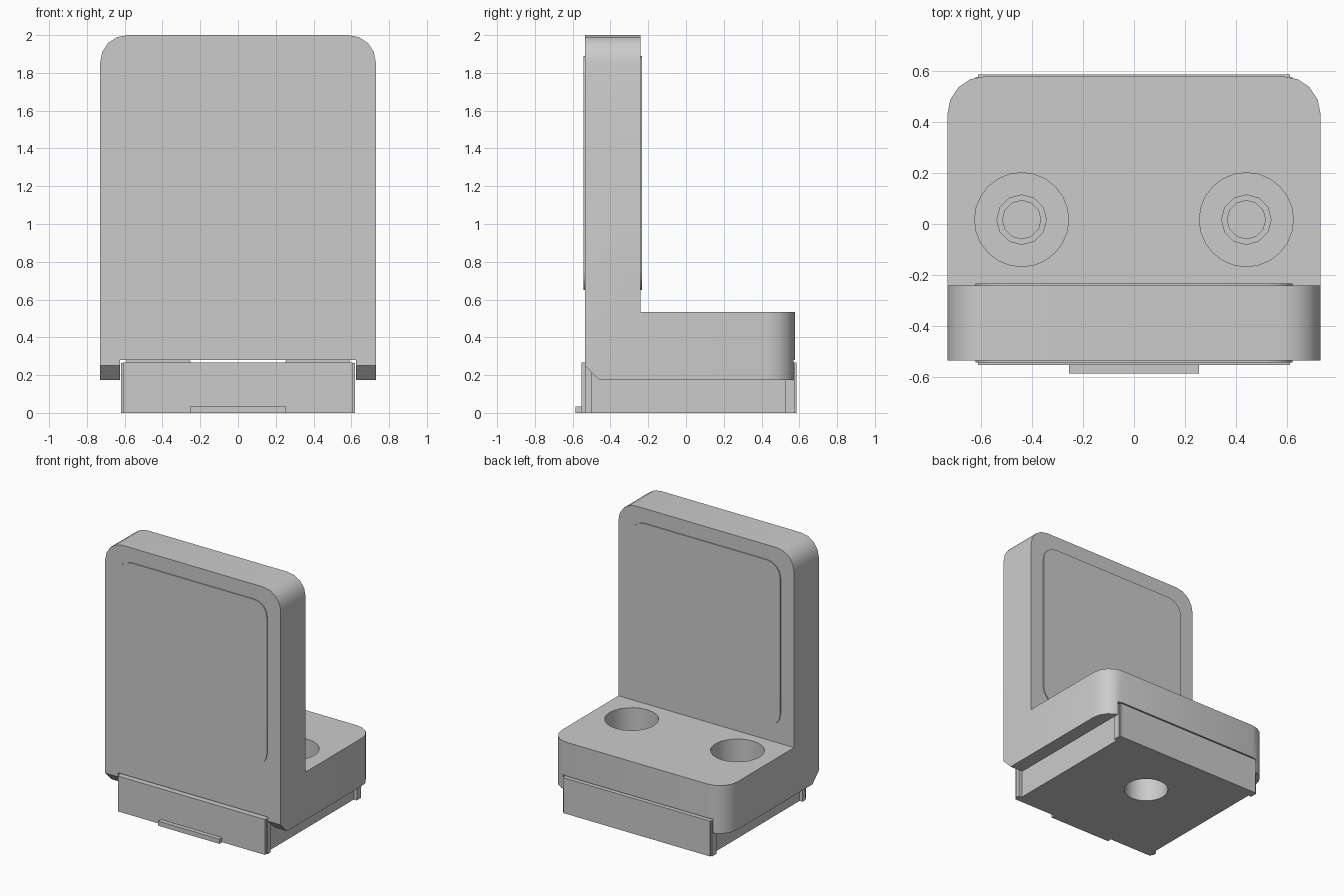
import bpy, bmesh
from math import radians
from mathutils import Matrix

if "Cube" in bpy.data.objects:
    bpy.data.objects.remove(bpy.data.objects["Cube"], do_unlink=True)

grey = bpy.data.materials.new("light_grey")
grey.use_nodes = True
colour = (0.6, 0.6, 0.6, 1)
grey.diffuse_color = colour
grey.node_tree.nodes["Principled BSDF"].inputs["Base Color"].default_value = colour


def finish(name, bm):
    bmesh.ops.recalc_face_normals(bm, faces=bm.faces)
    mesh = bpy.data.meshes.new(name)
    bm.to_mesh(mesh)
    bm.free()
    mesh.materials.append(grey)
    ob = bpy.data.objects.new(name, mesh)
    bpy.context.collection.objects.link(ob)
    return ob


def prism(name, points, offset, depth, pick=None, radius=0.1, segments=4):
    """Extrude a 3D outline by a vector, then round the edges that pick() accepts."""
    bm = bmesh.new()
    face = bm.faces.new([bm.verts.new(p) for p in points])
    new = bmesh.ops.extrude_face_region(bm, geom=[face])["geom"]
    moved = [v for v in new if isinstance(v, bmesh.types.BMVert)]
    bmesh.ops.translate(bm, verts=moved, vec=[c * depth for c in offset])
    bmesh.ops.recalc_face_normals(bm, faces=bm.faces)
    if pick:
        bmesh.ops.bevel(bm, geom=[e for e in bm.edges if pick(e)], offset=radius,
                        segments=segments, profile=0.5, affect='EDGES')
    return finish(name, bm)


def box(name, x0, x1, y0, y1, z0, z1):
    pts = [(x0, y0, z0), (x1, y0, z0), (x1, y1, z0), (x0, y1, z0)]
    return prism(name, pts, (0, 0, 1), z1 - z0)


def cylinder(name, x, y, z0, z1, r, sides):
    bm = bmesh.new()
    bmesh.ops.create_cone(bm, cap_ends=True, segments=sides, radius1=r, radius2=r,
                          depth=z1 - z0, matrix=Matrix.Translation((x, y, (z0 + z1) / 2)))
    return finish(name, bm)


def combine(ob, others, operation):
    """Apply a boolean for each helper and remove the helper."""
    for other in others:
        mod = ob.modifiers.new("cut", 'BOOLEAN')
        mod.operation, mod.object, mod.solver = operation, other, 'EXACT'
        graph = bpy.context.evaluated_depsgraph_get()
        mesh = bpy.data.meshes.new_from_object(ob.evaluated_get(graph))
        ob.modifiers.clear()
        ob.data = mesh
        bpy.data.objects.remove(other, do_unlink=True)


def smooth(ob):
    bpy.ops.object.select_all(action='DESELECT')
    ob.select_set(True)
    bpy.context.view_layer.objects.active = ob
    bpy.ops.object.shade_smooth_by_angle(angle=radians(35))


W, FRONT, BACK, STEP = 0.73, -0.535, 0.578, -0.24
HOLE_X, HOLE_Y = 0.44, 0.017

# L-shaped bracket: side profile drawn across, outer corners rounded
profile = [(-0.46, 0.175), (BACK, 0.175), (BACK, 0.535), (STEP, 0.535),
           (STEP, 2.0), (FRONT, 2.0), (FRONT, 0.25)]


def outer_corner(edge):
    a, b = (v.co for v in edge.verts)
    if abs(a.x - b.x) > 0.01:
        return False
    return min(a.z, b.z) > 1.99 or min(a.y, b.y) > BACK - 0.01


bracket = prism("bracket", [(-W, y, z) for y, z in profile], (1, 0, 0), 2 * W,
                outer_corner, 0.145)

# Channel under the bracket and the counterbored screw holes
cutters = [box("channel_cutter", -0.625, 0.625, -0.8, 0.8, 0.0, 0.28)]
for x in (-HOLE_X, HOLE_X):
    cutters.append(cylinder("counterbore_cutter", x, HOLE_Y, 0.33, 0.7, 0.184, 24))
    cutters.append(cylinder("screw_hole_cutter", x, HOLE_Y, 0.2, 0.4, 0.097, 12))
combine(bracket, cutters, 'DIFFERENCE')
smooth(bracket)

# Thin raised pads on both faces of the upright
for name, y in (("front_pad", FRONT - 0.007), ("rear_pad", STEP - 0.002)):
    outline = [(-0.62, y, 0.65), (0.62, y, 0.65), (0.62, y, 1.89), (-0.62, y, 1.89)]
    pad = prism(name, outline, (0, 1, 0), 0.009,
                lambda e: abs(e.verts[0].co.y - e.verts[1].co.y) > 0.005, 0.11)
    smooth(pad)

# Clamp base: core, end flanges, end plates and raised screw ribs
base = box("base", -0.595, 0.595, -0.52, 0.55, 0.0, 0.262)
parts = [box("front_flange", -0.62, 0.62, -0.535, -0.5, 0.0, 0.264),
         box("rear_flange", -0.62, 0.62, 0.525, 0.575, 0.0, 0.264),
         box("front_plate", -0.61, 0.61, -0.553, -0.52, 0.0, 0.266),
         box("rear_plate", -0.61, 0.61, 0.55, 0.585, 0.0, 0.266)]
for s in (-1, 1):
    rib = [(s * 0.24, -0.49, 0.25), (s * 0.59, -0.49, 0.25),
           (s * 0.59, -0.49, 0.279), (s * 0.255, -0.49, 0.279)]
    parts.append(prism("screw_rib", rib, (0, 1, 0), 1.0))
combine(base, parts, 'UNION')

# Blind screw holes in the top and the mounting hole underneath
holes = [cylinder("tapped_hole", s * HOLE_X, HOLE_Y, 0.1, 0.4, 0.075, 12) for s in (-1, 1)]
holes.append(cylinder("mount_hole", 0, 0.13, -0.1, 0.2, 0.152, 24))
combine(base, holes, 'DIFFERENCE')
smooth(base)

# Small lip at the foot of the front plate
box("front_lip", -0.255, 0.255, -0.585, -0.552, 0.0, 0.035)
